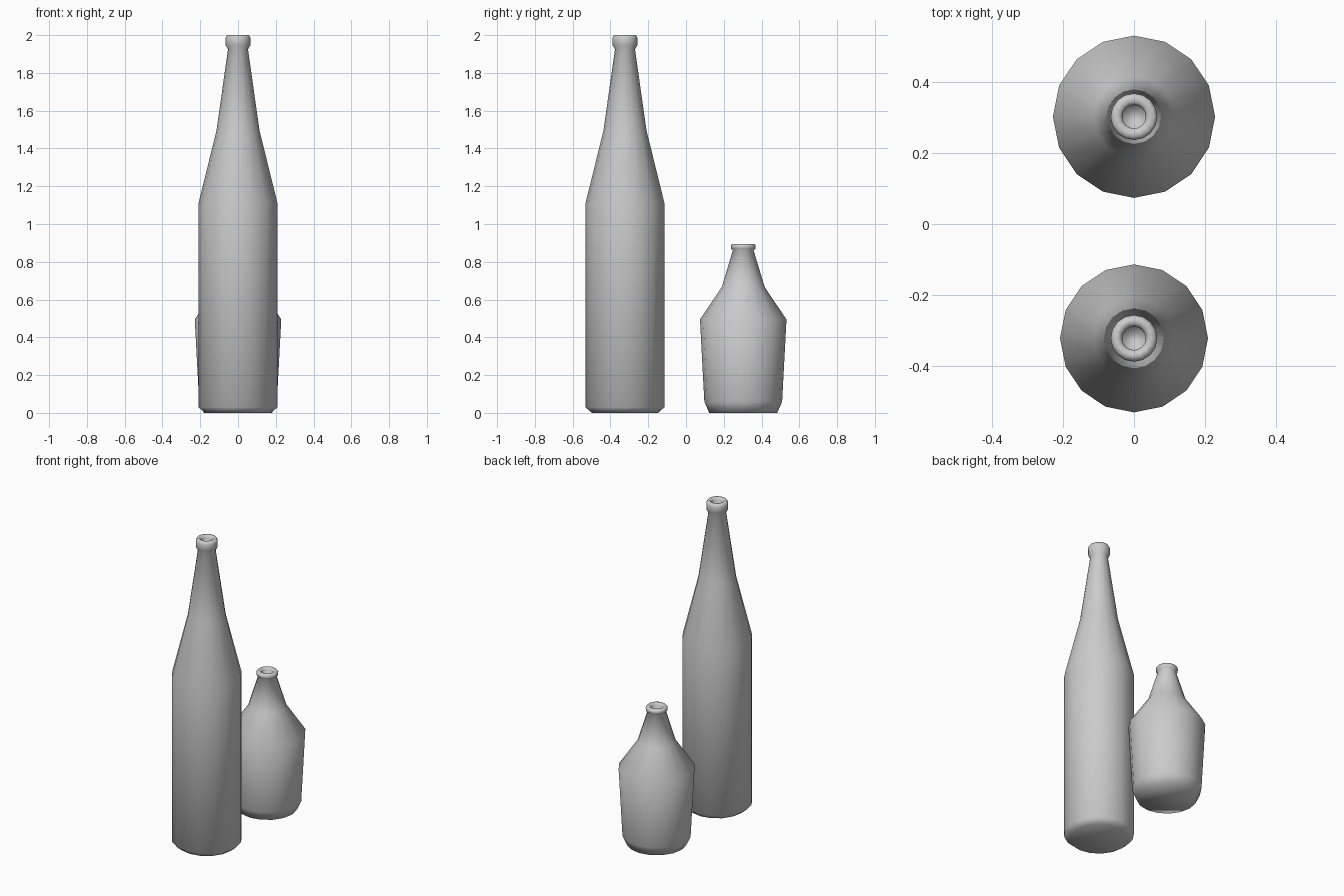
import bpy, bmesh, math

if "Cube" in bpy.data.objects:
    bpy.data.objects.remove(bpy.data.objects["Cube"])

SIDES = 16


def bottle(name, y, profile):
    """Revolve a (radius, z) profile into a closed 16-sided bottle."""
    bm = bmesh.new()
    rings = []
    for r, z in profile:
        rings.append([bm.verts.new((r * math.cos(2 * math.pi * i / SIDES),
                                    r * math.sin(2 * math.pi * i / SIDES), z))
                      for i in range(SIDES)])
    for a, b in zip(rings, rings[1:]):
        for i in range(SIDES):
            j = (i + 1) % SIDES
            bm.faces.new((a[i], a[j], b[j], b[i]))
    # base and floor of the mouth
    bm.faces.new(rings[0][::-1])
    bm.faces.new(rings[-1])
    for f in bm.faces:
        f.smooth = True
    bmesh.ops.recalc_face_normals(bm, faces=bm.faces)
    mesh = bpy.data.meshes.new(name)
    bm.to_mesh(mesh)
    bm.free()
    ob = bpy.data.objects.new(name, mesh)
    ob.location.y = y
    bpy.context.collection.objects.link(ob)


# tall slender bottle: base, body, shoulder, neck, lip, mouth
bottle("tall_bottle", -0.323, [
    (0.175, 0), (0.209, 0.03), (0.209, 1.11), (0.114, 1.495),
    (0.053, 1.925), (0.065, 1.945), (0.066, 1.985), (0.058, 2.0),
    (0.042, 2.0), (0.033, 1.985), (0.033, 1.94)])

# short jug-like bottle
bottle("short_bottle", 0.303, [
    (0.18, 0), (0.206, 0.06), (0.229, 0.495), (0.114, 0.665),
    (0.055, 0.86), (0.065, 0.87), (0.066, 0.885), (0.058, 0.895),
    (0.042, 0.895), (0.033, 0.885), (0.033, 0.845)])
